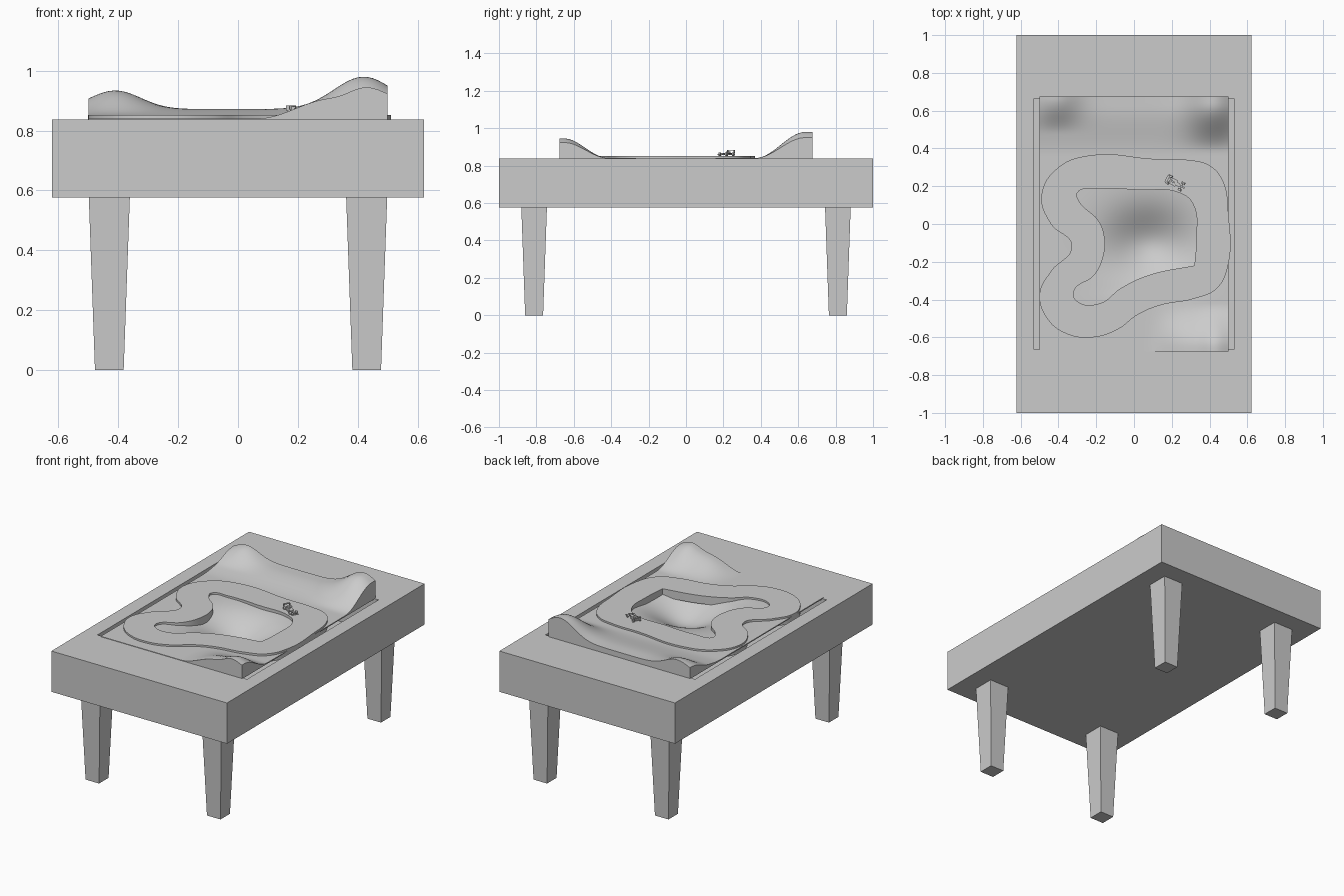
import bpy, bmesh, math
from mathutils import Matrix, Vector

if "Cube" in bpy.data.objects:
    bpy.data.objects.remove(bpy.data.objects["Cube"], do_unlink=True)

grey = bpy.data.materials.new("plain grey")
grey.use_nodes = True
GREY = (0.6, 0.6, 0.6, 1)
grey.diffuse_color = GREY
grey.node_tree.nodes["Principled BSDF"].inputs["Base Color"].default_value = GREY

TOP, UNDER = 0.838, 0.577
HALF_X, HALF_Y = 0.5, 0.675


def finish(name, bm):
    bmesh.ops.recalc_face_normals(bm, faces=bm.faces)
    mesh = bpy.data.meshes.new(name)
    bm.to_mesh(mesh)
    bm.free()
    mesh.materials.append(grey)
    obj = bpy.data.objects.new(name, mesh)
    bpy.context.collection.objects.link(obj)
    return obj


def new_box(centre, size, taper=1):
    """Box whose lower end is scaled by taper."""
    bm = bmesh.new()
    bmesh.ops.create_cube(bm, size=1)
    for v in bm.verts:
        k = taper if v.co.z < 0 else 1
        v.co = Vector(centre) + Vector((v.co.x * size[0] * k, v.co.y * size[1] * k, v.co.z * size[2]))
    return bm


# Table top with a pocket that holds the landscape
bm = new_box((0, 0, (TOP + UNDER) / 2), (1.244, 2, TOP - UNDER))
bm.normal_update()
lid = max(bm.faces, key=lambda f: f.normal.z)
bmesh.ops.inset_region(bm, faces=[lid], thickness=0.13)
for v in lid.verts:
    v.co.y = math.copysign(HALF_Y - 0.01, v.co.y)
floor = bmesh.ops.extrude_discrete_faces(bm, faces=[lid])["faces"][0]
for v in floor.verts:
    v.co.z = UNDER + 0.05
finish("table_top", bm)

# Tapered legs
for side, sx in (("right", -1), ("left", 1)):
    for end, sy in (("front", -1), ("back", 1)):
        leg = new_box((sx * 0.43, sy * 0.812, UNDER / 2), (0.137, 0.137, UNDER), 0.7)
        finish(f"{end}_{side}_leg", leg)


# Landscape: rear ridge with two hills, a front corner hill and a central hollow
def ease(a, b, t):
    t = min(max((t - a) / (b - a), 0), 1)
    return t * t * (3 - 2 * t)


def bump(t, centre, width):
    return math.exp(-((t - centre) / width) ** 2)


def height(x, y):
    ridge = 0.031 * ease(0.36, 0.62, y)
    left_hill = 0.108 * bump(x, 0.42, 0.14) * ease(0.38, 0.64, y)
    right_hill = 0.062 * bump(x, -0.41, 0.12) * ease(0.48, 0.67, y)
    corner = 0.064 * ease(0.07, 0.31, x) + 0.04 * bump(x, 0.43, 0.08)
    corner *= ease(-0.42, -0.65, y)
    hollow = 0.12 * bump(x, 0.08, 0.22) * bump(y, -0.11, 0.18)
    hollow *= ease(-0.45, -0.34, y) * ease(0.36, 0.2, y)
    return TOP + 0.003 + ridge + left_hill + right_hill + corner - hollow


bm = bmesh.new()
bmesh.ops.create_grid(bm, x_segments=60, y_segments=80, size=1)
for v in bm.verts:
    v.co.x *= HALF_X
    v.co.y *= HALF_Y
    v.co.z = height(v.co.x, v.co.y)
for f in bm.faces:
    f.smooth = True
rim = [e for e in bm.edges if e.is_boundary]
skirt = bmesh.ops.extrude_edge_only(bm, edges=rim)["geom"]
for v in skirt:
    if isinstance(v, bmesh.types.BMVert):
        v.co.z = TOP - 0.004
land = finish("landscape", bm)
land.data.set_sharp_from_angle(angle=math.radians(50))

# Race track: closed outline with a hole, in hundredths
OUTER = [(-22, 36.5), (-40, 30), (-49, 15), (-44, 0), (-33, -11.6), (-44, -25), (-50, -37),
         (-46, -50), (-36, -58), (-22, -60), (-9, -56), (2, -48), (14, -43), (32, -39.5),
         (44, -34), (50, -21), (50, 5), (47, 23), (40, 31), (28, 34), (10, 34.5)]
INNER = [(-20, 18.5), (-30, 16.5), (-29, 12), (-19, 2), (-16, -5), (-16, -16), (-21, -27),
         (-32, -36), (-30, -41), (-18, -42), (-7, -34), (8, -27), (32, -22), (33, -8),
         (31, 11), (24, 16.5), (3, 18)]
curve = bpy.data.curves.new("track_outline", "CURVE")
curve.dimensions = "2D"
curve.fill_mode = "BOTH"
curve.resolution_u = 8
curve.extrude = 0.026
for outline in (OUTER, INNER):
    spline = curve.splines.new("BEZIER")
    spline.bezier_points.add(len(outline) - 1)
    spline.use_cyclic_u = True
    for p, (x, y) in zip(spline.bezier_points, outline):
        p.co = (x / 100, y / 100, 0)
        p.handle_left_type = p.handle_right_type = "AUTO"
# Tight corners of the track
curve.splines[1].bezier_points[12].handle_left_type = "VECTOR"
curve.splines[1].bezier_points[12].handle_right_type = "VECTOR"
outline = bpy.data.objects.new("track_outline", curve)
bpy.context.collection.objects.link(outline)
bpy.context.view_layer.update()
mesh = bpy.data.meshes.new_from_object(outline.evaluated_get(bpy.context.evaluated_depsgraph_get()))
bpy.data.objects.remove(outline, do_unlink=True)
mesh.materials.clear()
mesh.materials.append(grey)
track = bpy.data.objects.new("race_track", mesh)
bpy.context.collection.objects.link(track)
track.location.z = 0.826
mesh.shade_smooth()
mesh.set_sharp_from_angle(angle=math.radians(40))

# Small open-wheel car, nose along local +x
PLACE = Matrix.Translation((0.222, 0.215, 0.852)) @ Matrix.Rotation(math.radians(-29), 4, "Z")


def car_part(name, bm):
    finish(name, bm).matrix_world = PLACE


car_part("car_body", new_box((-0.012, 0, 0.011), (0.07, 0.018, 0.01)))
car_part("car_nose", new_box((0.037, 0, 0.010), (0.036, 0.008, 0.006)))
car_part("car_engine_cover", new_box((-0.022, 0, 0.019), (0.03, 0.009, 0.010)))
car_part("car_front_wing", new_box((0.056, 0, 0.006), (0.010, 0.042, 0.003)))
car_part("car_rear_wing", new_box((-0.052, 0, 0.030), (0.013, 0.042, 0.004)))
for side, sy in (("right", -1), ("left", 1)):
    car_part(f"car_{side}_pod", new_box((-0.014, sy * 0.013, 0.009), (0.034, 0.010, 0.008)))
    car_part(f"car_{side}_wing_post", new_box((-0.052, sy * 0.02, 0.024), (0.015, 0.002, 0.016)))
    for end, x in (("front", 0.034), ("rear", -0.042)):
        bm = bmesh.new()
        bmesh.ops.create_cone(bm, cap_ends=True, segments=12, radius1=0.009, radius2=0.009, depth=0.01,
                              matrix=Matrix.Translation((x, sy * 0.02, 0.009)) @ Matrix.Rotation(math.pi / 2, 4, "X"))
        car_part(f"car_{end}_{side}_wheel", bm)
for end, x in (("front", 0.034), ("rear", -0.042)):
    car_part(f"car_{end}_axle", new_box((x, 0, 0.009), (0.004, 0.034, 0.003)))
